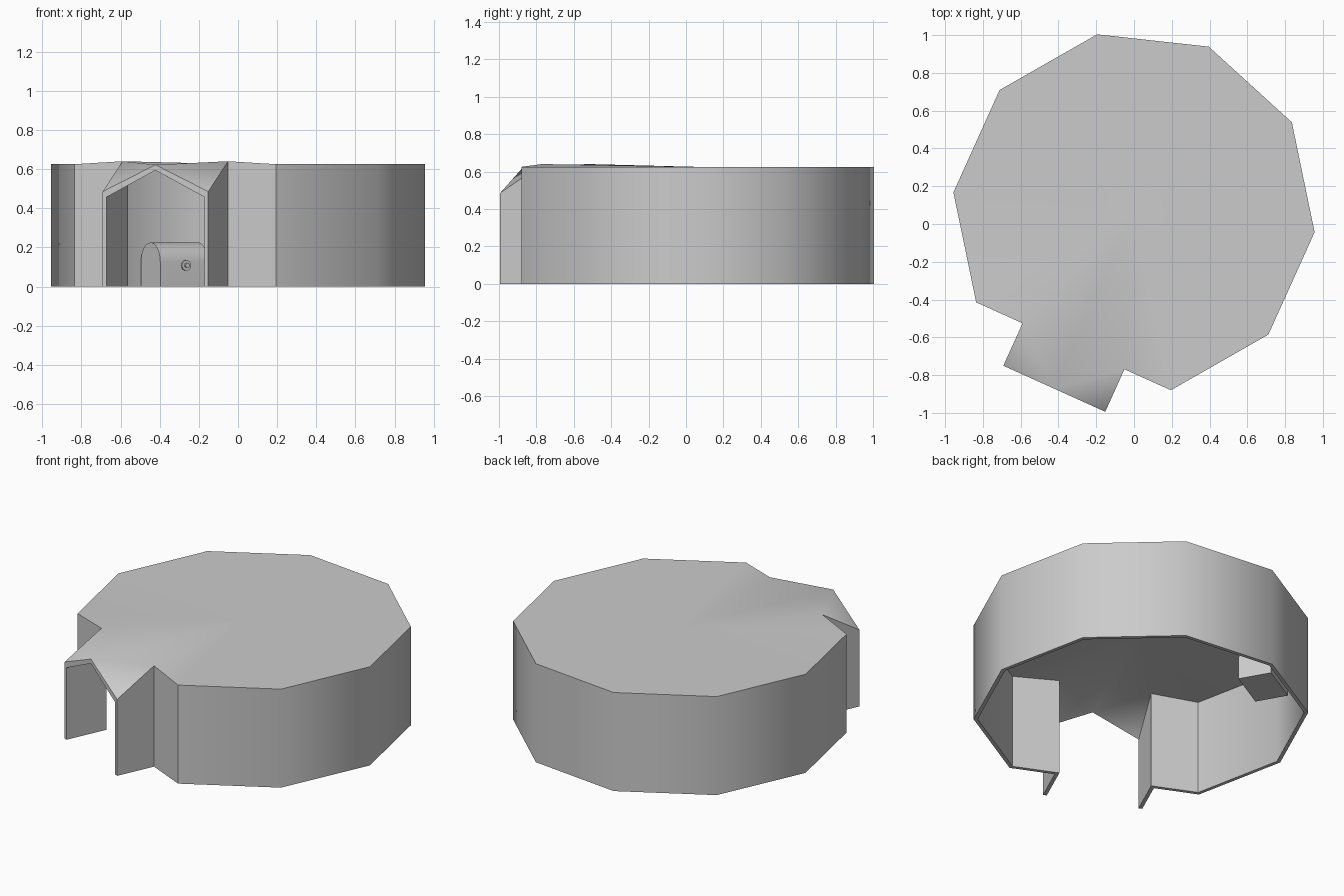
import bpy, bmesh
from math import sin, cos, tan, radians, pi
from mathutils import Matrix, Vector

if "Cube" in bpy.data.objects:
    bpy.data.objects.remove(bpy.data.objects["Cube"])

R, H, W, T = 0.962, 0.625, 0.022, 0.028   # radius, wall height, wall and roof thickness
FRONT, HALF = 1.025, 0.296                # porch reach and half width
CENTRE = Vector((0, 0.062, 0))


def finish(name, bm, matrix, angle):
    bmesh.ops.recalc_face_normals(bm, faces=bm.faces)
    bm.transform(matrix)
    mesh = bpy.data.meshes.new(name)
    bm.to_mesh(mesh)
    bm.free()
    ob = bpy.data.objects.new(name, mesh)
    bpy.context.collection.objects.link(ob)
    bpy.ops.object.select_all(action='DESELECT')
    ob.select_set(True)
    bpy.context.view_layer.objects.active = ob
    bpy.ops.object.shade_smooth_by_angle(angle=radians(angle))
    return ob


def outline(w, t):
    """Path from one porch corner round the hut to the other, inset by w."""
    u = R * cos(radians(36)) - w
    a = radians(54)
    v = (R * cos(radians(18)) - w - u * cos(a)) / sin(a)
    half = [(FRONT, HALF - w, 0.485 - t), (u, HALF - w, 0.64 - t), (u, v, H - t)]
    r = R - w / cos(radians(18))
    half += [(r * cos(radians(d)), r * sin(radians(d)), H - t) for d in (72, 108, 144)]
    return half + [(-r, 0, H - t)] + [(x, -y, z) for x, y, z in reversed(half)]


# Hut shell: ten-sided wall with one corner opened into a gabled porch
bm = bmesh.new()
layers = []
for w, t in ((0, 0), (W, T)):
    path = outline(w, t)
    low = [bm.verts.new((x, y, 0)) for x, y, z in path]
    top = [bm.verts.new(p) for p in path]
    peak = bm.verts.new((FRONT, 0, 0.622 - t))
    hub = bm.verts.new((0, 0, H - t))
    for i in range(len(path) - 1):
        bm.faces.new((low[i], low[i + 1], top[i + 1], top[i]))
        if 0 < i < len(path) - 2:
            bm.faces.new((top[i], top[i + 1], hub))
    for a, b in ((0, 1), (-1, -2)):
        bm.faces.new((top[a], top[b], peak))
        bm.faces.new((top[b], hub, peak))
    layers.append(low + [low[-1], top[-1], peak, top[0], low[0]])
# Rim along the floor and round the doorway
outer, inner = layers
for i in range(len(outer) - 1):
    if outer[i] != outer[i + 1]:
        bm.faces.new((outer[i], outer[i + 1], inner[i + 1], inner[i]))
finish("hut_shell", bm, Matrix.Translation(CENTRE) @ Matrix.Rotation(radians(-114.3), 4, 'Z'), 40)

# Chest with a rounded lid, long side against the back left wall
place = Matrix.Translation((-0.325, 0.768, 0)) @ Matrix.Rotation(radians(29.7), 4, 'Z')
L, B = 0.14, 0.1
bm = bmesh.new()
prof = [(-B, 0)] + [(-B * cos(pi * i / 16), 0.125 + B * sin(pi * i / 16)) for i in range(17)] + [(B, 0)]
face = bm.faces.new([bm.verts.new((-L, y, z)) for y, z in prof])
ext = bmesh.ops.extrude_face_region(bm, geom=[face], use_keep_orig=True)
bmesh.ops.translate(bm, vec=(2 * L, 0, 0), verts=[g for g in ext["geom"] if isinstance(g, bmesh.types.BMVert)])
finish("chest", bm, place, 30)

# Round latch on the chest front
bm = bmesh.new()
for r, depth in ((0.027, 0.008), (0.012, 0.02)):
    m = Matrix.Translation((0.01, -B - depth / 2, 0.108)) @ Matrix.Rotation(pi / 2, 4, 'X')
    bmesh.ops.create_cone(bm, cap_ends=True, segments=16, radius1=r, radius2=r, depth=depth, matrix=m)
finish("chest_latch", bm, place, 30)
